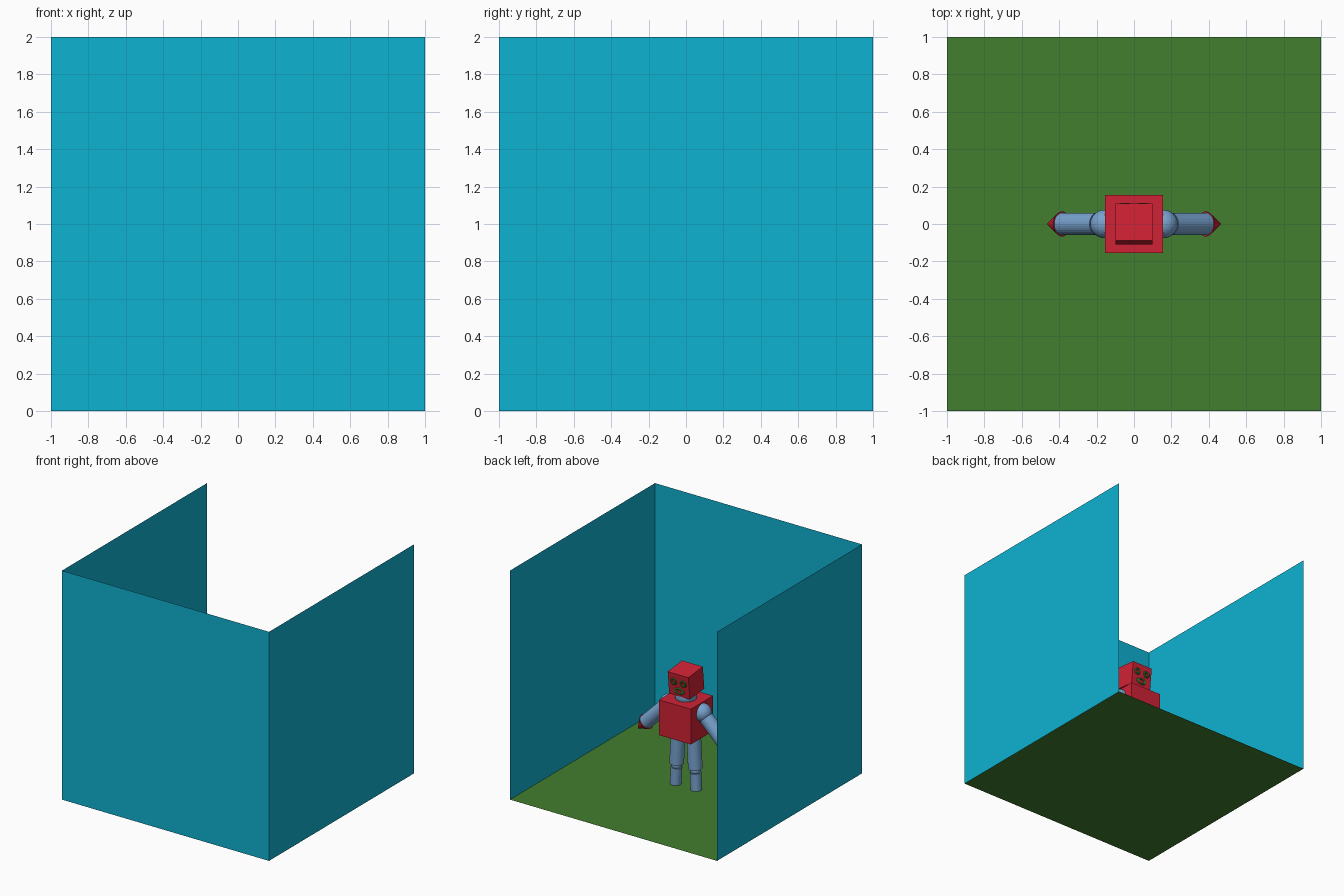
import bpy
import math
from mathutils import Matrix, Vector

if "Cube" in bpy.data.objects:
    bpy.data.objects.remove(bpy.data.objects["Cube"])


def material(name, r, g, b):
    """Flat material from 0-255 display colour, stored as linear values."""
    def lin(c):
        c /= 255
        return c / 12.92 if c <= 0.04045 else ((c + 0.055) / 1.055) ** 2.4
    m = bpy.data.materials.new(name)
    m.diffuse_color = (lin(r), lin(g), lin(b), 1)
    m.use_nodes = True
    m.node_tree.nodes["Principled BSDF"].inputs["Base Color"].default_value = m.diffuse_color
    return m


CYAN = material("wall_cyan", 15, 178, 210)
GREEN = material("grass_green", 66, 126, 46)
RED = material("robot_red", 208, 34, 53)
BLUE = material("steel_blue", 120, 163, 207)


def finish(name, mat):
    ob = bpy.context.object
    ob.name = name
    ob.data.materials.append(mat)
    return ob


def plane(name, loc, rot, mat):
    bpy.ops.mesh.primitive_plane_add(size=2, location=loc, rotation=rot)
    return finish(name, mat)


def box(name, loc, dims, mat, rot=(0, 0, 0)):
    bpy.ops.mesh.primitive_cube_add(size=1, location=loc, rotation=rot)
    bpy.context.object.scale = dims
    return finish(name, mat)


def ball(name, loc, r, mat):
    bpy.ops.mesh.primitive_uv_sphere_add(segments=32, ring_count=16, radius=r, location=loc)
    return finish(name, mat)


def rod(name, a, b, r, mat, tip=None):
    """Cylinder from a to b, or a cone when a tip radius is given."""
    a, b = Vector(a), Vector(b)
    bpy.ops.mesh.primitive_cone_add(
        vertices=32, radius1=r, radius2=r if tip is None else tip,
        depth=(b - a).length, location=(a + b) / 2,
        rotation=(b - a).to_track_quat('Z', 'Y').to_euler())
    return finish(name, mat)


# Open room: floor and three walls
H = math.pi / 2
plane("floor", (0, 0, 0), (0, 0, 0), GREEN)
plane("front_wall", (0, -1, 1), (H, 0, 0), CYAN)
for side, s in (("left", -1), ("right", 1)):
    plane(side + "_wall", (s, 0, 1), (0, s * H, 0), CYAN)

# Torso, neck and forward-tilted head
box("torso", (0, 0, 0.621), (0.308, 0.308, 0.308), RED)
ball("neck", (0, 0, 0.80), 0.088, BLUE)
TILT = math.radians(-6)
HEAD = Vector((0, 0, 0.93))
box("head", HEAD, (0.2, 0.2, 0.2), RED, (TILT, 0, 0))


# Ring-shaped eyes and mouth on the head's face
def face_ring(name, x, z, major, minor, sx, sz):
    bpy.ops.mesh.primitive_torus_add(major_segments=32, minor_segments=10,
                                     major_radius=major, minor_radius=minor)
    ob = finish(name, GREEN)
    ob.matrix_world = (Matrix.Translation(HEAD) @ Matrix.Rotation(TILT, 4, 'X')
                       @ Matrix.Translation((x, 0.1, z))
                       @ Matrix.Diagonal((sx, 1, sz, 1))
                       @ Matrix.Rotation(H, 4, 'X'))


for side, s in (("left", -1), ("right", 1)):
    face_ring(side + "_eye", s * 0.047, 0.026, 0.022, 0.009, 1, 1)
face_ring("mouth", 0, -0.052, 0.025, 0.009, 1.5, 0.85)

# Arms and legs, mirrored across x
for side, s in (("left", -1), ("right", 1)):
    ball(side + "_shoulder", (s * 0.158, 0, 0.691), 0.076, BLUE)
    rod(side + "_arm", (s * 0.196, 0, 0.653), (s * 0.386, 0, 0.463), 0.06, BLUE)
    rod(side + "_hand", (s * 0.384, 0, 0.465), (s * 0.466, 0, 0.383), 0.067, RED, 0)

    def leg(z):
        return (s * (0.10 - 0.055 * z), 0, z)
    rod(side + "_thigh", leg(0.48), leg(0.185), 0.058, BLUE)
    ball(side + "_knee", leg(0.17), 0.042, BLUE)
    rod(side + "_shin", leg(0.15), leg(0.003), 0.046, BLUE)
